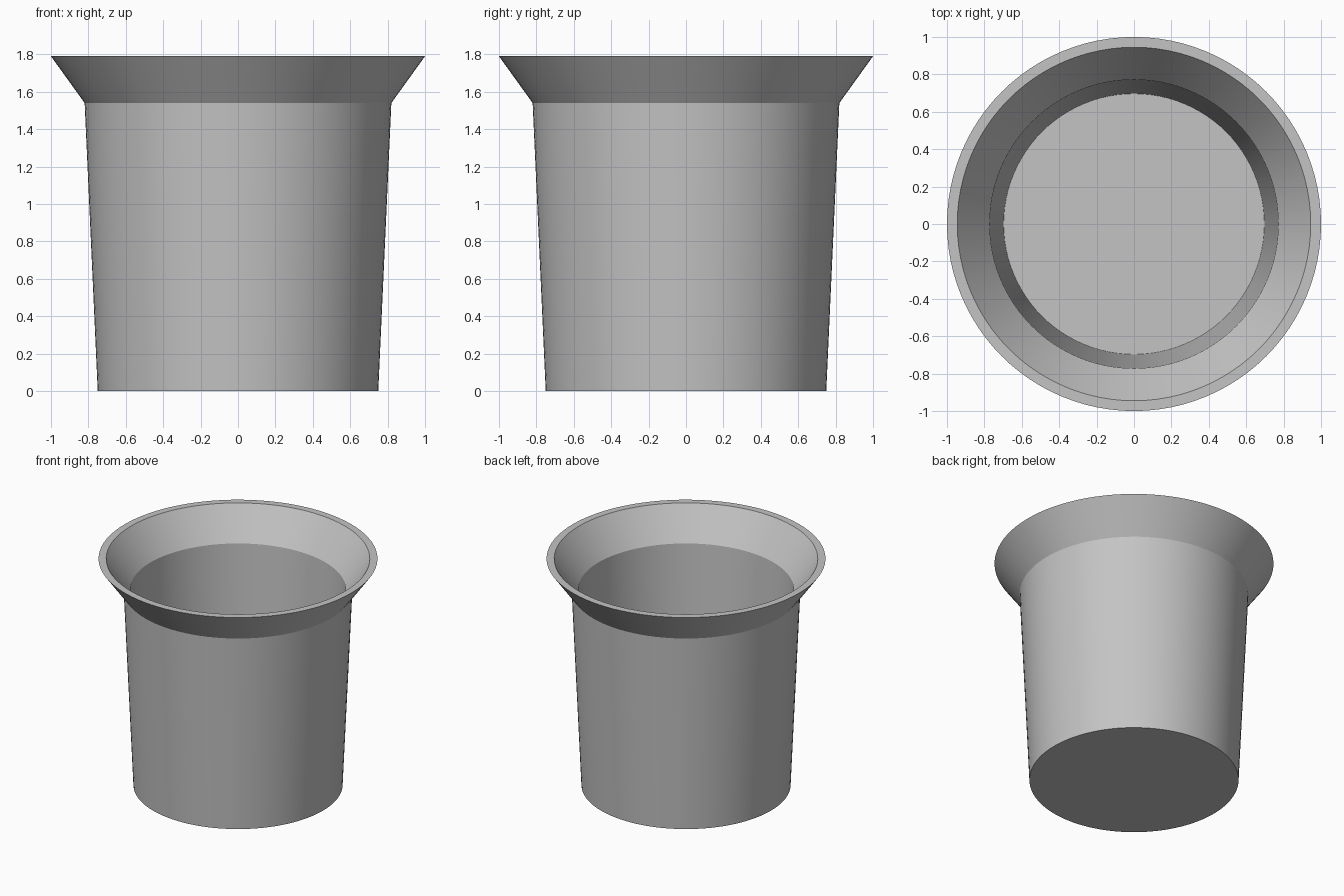
import bpy
import bmesh
from math import cos, sin, tau

cube = bpy.data.objects.get("Cube")
if cube:
    bpy.data.objects.remove(cube, do_unlink=True)

SEGMENTS = 96


def make_material(name, colour):
    mat = bpy.data.materials.new(name)
    mat.use_nodes = True
    mat.diffuse_color = colour
    bsdf = mat.node_tree.nodes["Principled BSDF"]
    bsdf.inputs["Base Color"].default_value = colour
    bsdf.inputs["Roughness"].default_value = 0.6
    return mat


def lathe(name, profile, mat):
    """Spin an (r, z) profile around z, capping both ends with a disc."""
    bm = bmesh.new()
    rings = [[bm.verts.new((r * cos(tau * i / SEGMENTS), r * sin(tau * i / SEGMENTS), z))
              for i in range(SEGMENTS)] for r, z in profile]
    for low, high in zip(rings, rings[1:]):
        for i in range(SEGMENTS):
            j = (i + 1) % SEGMENTS
            bm.faces.new((low[i], low[j], high[j], high[i]))
    bm.faces.new(rings[0][::-1])
    bm.faces.new(rings[-1])
    mesh = bpy.data.meshes.new(name)
    bm.to_mesh(mesh)
    bm.free()
    mesh.materials.append(mat)
    obj = bpy.data.objects.new(name, mesh)
    bpy.context.collection.objects.link(obj)
    return obj


grey = make_material("plain grey", (0.55, 0.55, 0.55, 1))

# Pot: tapered outer wall, flared rim, then back down the inside to the floor
pot = lathe("pot", [
    (0.75, 0), (0.82, 1.54), (1.0, 1.79),
    (0.945, 1.79), (0.772, 1.55), (0.697, 0.05),
], grey)

bpy.ops.object.select_all(action="DESELECT")
pot.select_set(True)
bpy.context.view_layer.objects.active = pot
bpy.ops.object.shade_smooth_by_angle(angle=0.4)
